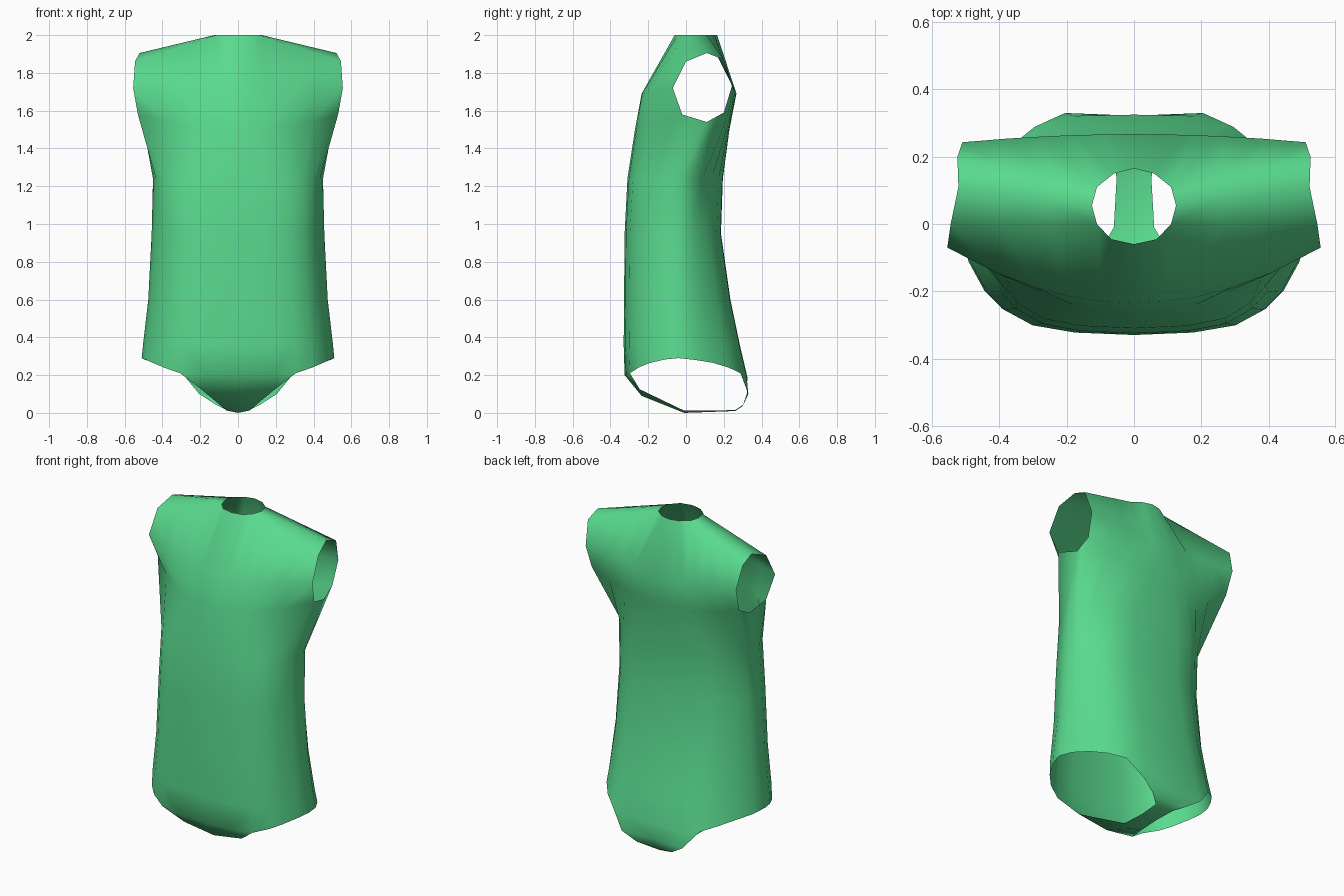
import bpy, bmesh

if "Cube" in bpy.data.objects:
    bpy.data.objects.remove(bpy.data.objects["Cube"])

COLS = 13   # columns from front centre (0) past the side (6) to back centre (12)

# Half cross-section of the torso: (fraction of width, fraction of depth)
FRONT = [(0, 1), (.35, .975), (.6, .9), (.77, .74), (.87, .56), (.965, .25), (1, 0)]
BACK = [(.96, .25), (.86, .50), (.73, .73), (.58, .90), (.35, .99), (0, 1)]


def ring(w, yf, yb, ys):
    """Torso half-ring as (x, y) pairs: half width, front, back and side y."""
    return ([(w * a, ys + (yf - ys) * b) for a, b in FRONT]
            + [(w * a, ys + (yb - ys) * b) for a, b in BACK])


def panel(centre, rim):
    """Six points curving from the centre line (y, z) to the armhole rim (x, y, z)."""
    (yc, zc), (xr, yr, zr) = centre, rim
    return [(xr * t, yc + (yr - yc) * t * t, zc + (zr - zc) * t * t)
            for t in (0, .17, .34, .52, .74, 1)]


def line(a, b):
    """Four evenly spaced points from the neck edge to the armhole."""
    return [tuple(p + (q - p) * k / 3 for p, q in zip(a, b)) for k in range(4)]


# Hem around the leg opening
hem_z = (.20, .20, .21, .24, .262, .283, .29, .28, .265, .24, .21, .19, .19)
rows = [[(x, y, z) for (x, y), z in zip(ring(.51, -.325, .325, -.04), hem_z)]]

# Torso rings: z, half width, front y, back y, side y
for z, w, yf, yb, ys in [(.36, .503, -.33, .285, -.04), (.6, .475, -.328, .235, -.04),
                         (.95, .457, -.325, .185, -.04), (1.24, .45, -.31, .195, -.02)]:
    rows.append([(x, y, z) for x, y in ring(w, yf, yb, ys)])

# Chest rows, split by the armhole (only the first has an armpit point)
for fc, fr, armpit, br, bc in [
    ((-.27, 1.5), (.53, -.02, 1.58), (.505, .11, 1.54), (.50, .20, 1.59), (.23, 1.5)),
    ((-.235, 1.69), (.555, -.07, 1.72), None, (.51, .243, 1.73), (.267, 1.69)),
]:
    rows.append(panel(fc, fr) + [armpit] + panel(bc, br)[::-1])

# Shoulder rows running from the neck edge to the armhole, then the shoulder seam
rows.append([(0, -.06, 2), (.068, -.045, 2)] + line((.11, 0, 2), (.545, 0, 1.86)) + [None]
            + line((.11, .11, 2), (.525, .20, 1.87))[::-1] + [(.06, .15, 2), (0, .165, 2)])
seam = line((.125, .055, 2), (.522, .11, 1.905))
rows.append([None] * 2 + seam + [None] + seam[::-1] + [None] * 2)

bm = bmesh.new()
grid = [[bm.verts.new(p) if p else None for p in r] for r in rows]
for low, high in zip(grid, grid[1:]):
    for c in range(COLS - 1):
        quad = (low[c], low[c + 1], high[c + 1], high[c])
        if all(quad):
            bm.faces.new(quad)

# Crotch strip joining front hem to back hem: centre point, edge point
strip = [((0, -.235, .09), (.195, -.245, .125)), ((0, -.01, 0), (.06, -.01, .012)),
         ((0, .13, .005), (.052, .13, .012)), ((0, .26, .01), (.06, .26, .015)),
         ((0, .30, .035), (.12, .305, .045)), ((0, .322, .10), (.205, .33, .10))]
pairs = [grid[0][:2]] + [[bm.verts.new(p) for p in s] for s in strip] + [[grid[0][12], grid[0][11]]]
for (a, b), (c, d) in zip(pairs, pairs[1:]):
    bm.faces.new((a, c, d, b))
# Corner gussets easing the strip into the hem
bm.faces.new((grid[0][1], pairs[1][1], grid[0][2]))
bm.faces.new((grid[0][10], pairs[-2][1], grid[0][11]))

# Mirror the half garment and weld the seams
dup = bmesh.ops.duplicate(bm, geom=bm.verts[:] + bm.edges[:] + bm.faces[:])["geom"]
for v in (g for g in dup if isinstance(g, bmesh.types.BMVert)):
    v.co.x *= -1
bmesh.ops.reverse_faces(bm, faces=[g for g in dup if isinstance(g, bmesh.types.BMFace)])
bmesh.ops.remove_doubles(bm, verts=bm.verts[:], dist=1e-4)
for f in bm.faces:
    f.smooth = True

mesh = bpy.data.meshes.new("bodysuit")
bm.to_mesh(mesh)
bm.free()
suit = bpy.data.objects.new("bodysuit", mesh)
bpy.context.collection.objects.link(suit)

green = bpy.data.materials.new("green_fabric")
green.diffuse_color = (.10, .70, .27, 1)
green.use_nodes = True
green.node_tree.nodes["Principled BSDF"].inputs["Base Color"].default_value = green.diffuse_color
mesh.materials.append(green)
